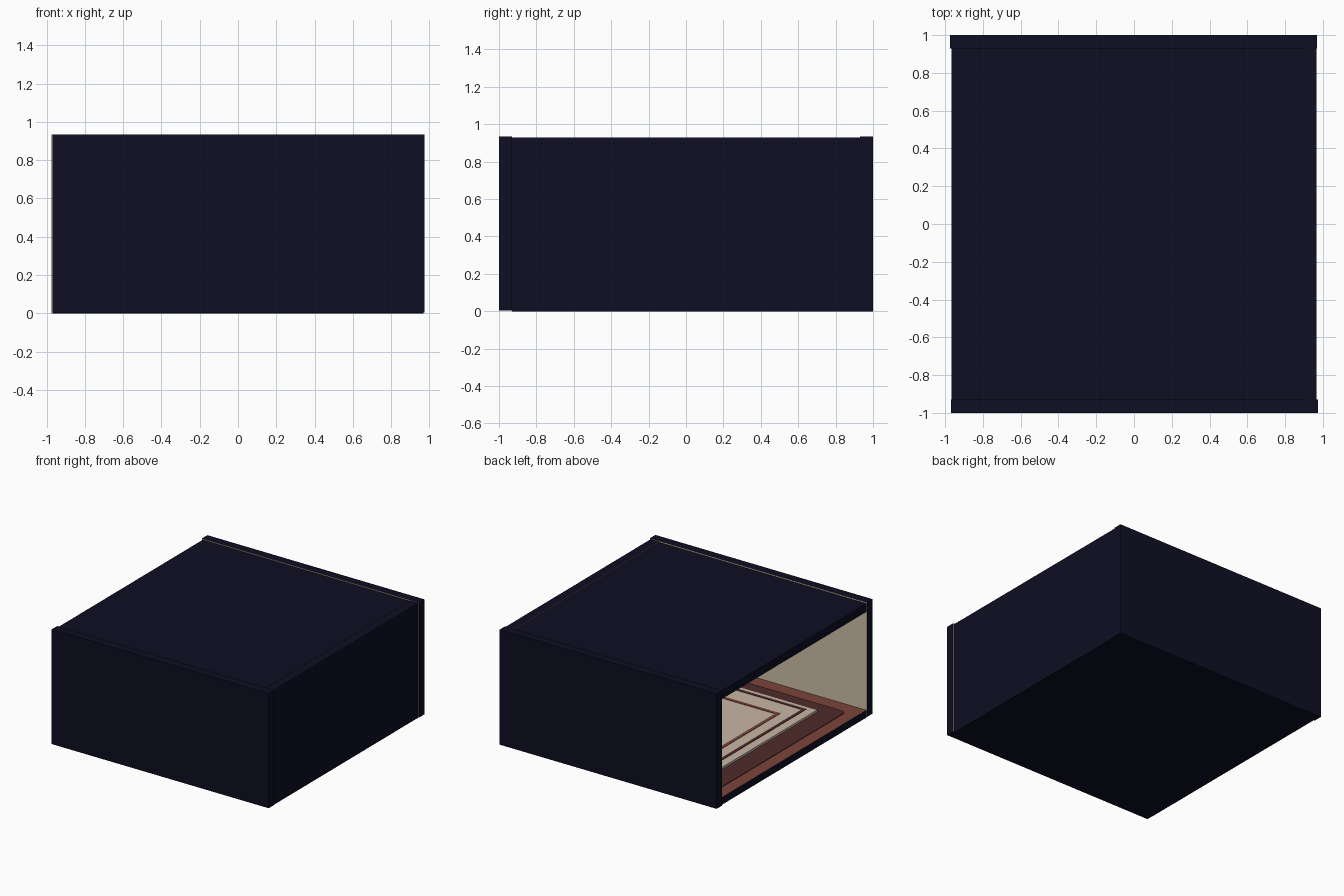
import bpy, bmesh
from mathutils import Vector

if "Cube" in bpy.data.objects:
    bpy.data.objects.remove(bpy.data.objects["Cube"])


def material(name, rgb):
    lin = [((c / 255 + 0.055) / 1.055) ** 2.4 if c > 10 else c / 255 / 12.92 for c in rgb]
    m = bpy.data.materials.new(name)
    m.diffuse_color = (*lin, 1)
    m.use_nodes = True
    m.node_tree.nodes["Principled BSDF"].inputs["Base Color"].default_value = m.diffuse_color
    return m


NAVY = material("dark_navy", (14, 14, 35))
BEIGE = material("wall_beige", (203, 189, 166))
BRICK = material("brick_red", (122, 68, 58))
MAROON = material("maroon", (80, 42, 42))
CREAM = material("rug_cream", (200, 183, 166))


def box(name, x, y, z, mat, inner=None, inner_mat=None, corner=0):
    """Box from ranges; the face pointing along `inner` gets inner_mat."""
    bm = bmesh.new()
    bmesh.ops.create_cube(bm, size=1)
    for v in bm.verts:
        v.co = [r[0] + (c + 0.5) * (r[1] - r[0]) for c, r in zip(v.co, (x, y, z))]
    if corner:
        upright = [e for e in bm.edges
                   if abs(e.verts[0].co.z - e.verts[1].co.z) > 1e-4]
        bmesh.ops.bevel(bm, geom=upright, offset=corner, segments=4,
                        profile=0.5, affect='EDGES')
    bm.normal_update()
    if inner:
        for f in bm.faces:
            f.material_index = int(f.normal.dot(Vector(inner)) > 0.9)
    me = bpy.data.meshes.new(name)
    bm.to_mesh(me)
    bm.free()
    me.materials.append(mat)
    if inner_mat:
        me.materials.append(inner_mat)
    ob = bpy.data.objects.new(name, me)
    bpy.context.collection.objects.link(ob)
    return ob


def ring(name, hx, hy, w, z, mat):
    """Thin rectangular stripe lying on the rug."""
    zr = (z, z + 0.003)
    for s, side in ((-1, "a"), (1, "b")):
        box(f"{name}_long_{side}", sorted((s * hx, s * (hx - w))), (-hy, hy), zr, mat)
        box(f"{name}_short_{side}", (-hx + w, hx - w), sorted((s * hy, s * (hy - w))), zr, mat)


# Shell: dark outside, beige inside, left side (-x) open
box("front_wall", (-0.97, 0.975), (-1, -0.93), (0.005, 0.935), NAVY, (0, 1, 0), BEIGE)
box("back_wall", (-0.975, 0.97), (0.93, 1), (0.0, 0.933), NAVY, (0, -1, 0), BEIGE)
box("right_wall", (0.895, 0.966), (-0.93, 0.93), (0, 0.93), NAVY, (-1, 0, 0), BEIGE)
box("ceiling", (-0.966, 0.895), (-0.93, 0.93), (0.857, 0.925), NAVY, (0, 0, -1), BEIGE)
box("floor", (-0.966, 0.895), (-0.93, 0.93), (0, 0.06), NAVY, (0, 0, 1), BRICK)

# Layered rug
box("carpet", (-0.865, 0.82), (-0.815, 0.815), (0.06, 0.065), MAROON, corner=0.04)
box("rug", (-0.695, 0.68), (-0.69, 0.69), (0.065, 0.083), CREAM)
ring("rug_outer_stripe", 0.625, 0.65, 0.025, 0.083, MAROON)
ring("rug_inner_stripe", 0.51, 0.48, 0.028, 0.083, BRICK)
